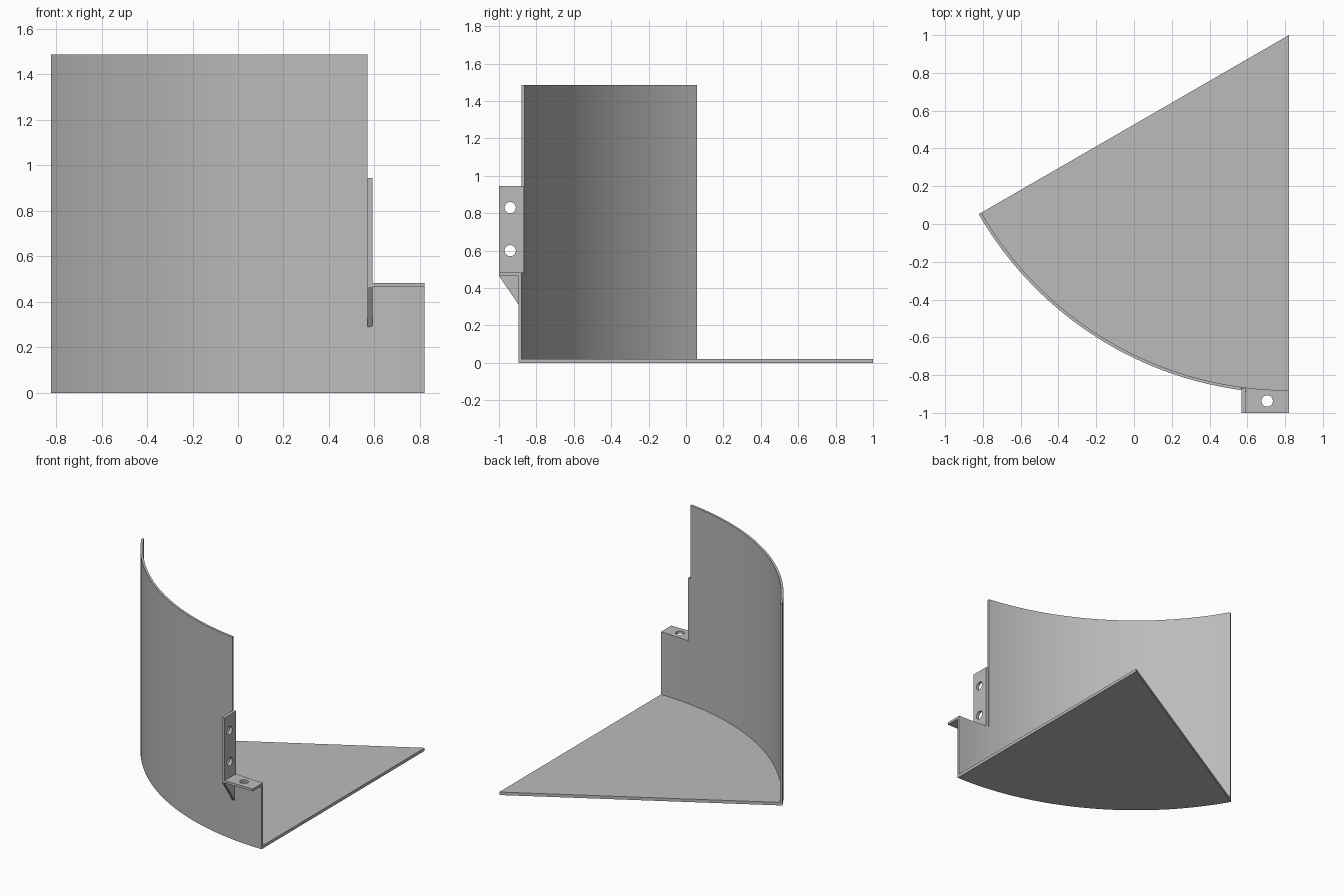
import bpy, bmesh, math
from mathutils import Matrix, Vector

cube = bpy.data.objects.get("Cube")
if cube:
    bpy.data.objects.remove(cube, do_unlink=True)

# Shared dimensions
APEX_X, APEX_Y = 0.82, 1.0
R_OUT, R_IN = 1.896, 1.88
SWEEP = math.radians(60)
FLOOR_T, TOP, LEDGE = 0.022, 1.487, 0.483
TAB_X0, TAB_X1 = 0.569, 0.591
HOLE_R = 0.03

grey = bpy.data.materials.new("light grey")
grey.use_nodes = True
colour = (0.50, 0.50, 0.50, 1)
grey.diffuse_color = colour
grey.node_tree.nodes["Principled BSDF"].inputs["Base Color"].default_value = colour


def add_object(name, bm):
    bmesh.ops.recalc_face_normals(bm, faces=bm.faces)
    mesh = bpy.data.meshes.new(name)
    bm.to_mesh(mesh)
    bm.free()
    mesh.materials.append(grey)
    obj = bpy.data.objects.new(name, mesh)
    bpy.context.collection.objects.link(obj)
    return obj


def prism(name, points, offset):
    """Extrude a closed outline of 3D points along an offset."""
    bm = bmesh.new()
    face = bm.faces.new([bm.verts.new(p) for p in points])
    new = bmesh.ops.extrude_face_region(bm, geom=[face])["geom"]
    verts = [g for g in new if isinstance(g, bmesh.types.BMVert)]
    bmesh.ops.translate(bm, vec=Vector(offset), verts=verts)
    return add_object(name, bm)


def arc(radius, x_start, x_end=None, steps=40):
    """Points on the wall circle from x_start towards the right-hand end."""
    a0 = math.asin((APEX_X - x_start) / radius)
    a1 = SWEEP if x_end is None else math.asin((APEX_X - x_end) / radius)
    angles = [a0 + (a1 - a0) * i / steps for i in range(steps + 1)]
    return [(APEX_X - radius * math.sin(a), APEX_Y - radius * math.cos(a), 0)
            for a in angles]


def wall(name, height, x_start, x_end=None, steps=40):
    outline = arc(R_OUT, x_start, x_end, steps) + arc(R_IN, x_start, x_end, steps)[::-1]
    return prism(name, outline, (0, 0, height))


def drill(obj, centre, axis):
    """Cut a round bolt hole through a plate."""
    bm = bmesh.new()
    turn = Vector((0, 0, 1)).rotation_difference(Vector(axis)).to_matrix().to_4x4()
    bmesh.ops.create_cone(bm, cap_ends=True, segments=32, radius1=HOLE_R,
                          radius2=HOLE_R, depth=0.1,
                          matrix=Matrix.Translation(centre) @ turn)
    cutter = add_object("hole_cutter", bm)
    cutter.hide_render = True
    mod = obj.modifiers.new("hole", "BOOLEAN")
    mod.operation, mod.solver, mod.object = "DIFFERENCE", "EXACT", cutter
    deps = bpy.context.evaluated_depsgraph_get()
    obj.data = bpy.data.meshes.new_from_object(obj.evaluated_get(deps))
    obj.modifiers.clear()
    bpy.data.objects.remove(cutter, do_unlink=True)


# Sector-shaped floor
floor_outline = [(APEX_X, APEX_Y, 0)] + arc(R_IN + 0.004, APEX_X)
floor = prism("floor", floor_outline, (0, 0, FLOOR_T))

# Curved wall: tall part and low part beside the bracket
tall_wall = wall("tall_wall", TOP, TAB_X0)
low_wall = wall("low_wall", LEDGE, APEX_X, TAB_X0, steps=8)

# Upright bracket tab with its triangular gusset below
tab_profile = [(-1, 0.945), (-1, 0.465), (-0.88, 0.29), (-0.88, LEDGE - 0.02),
               (-0.867, LEDGE - 0.02), (-0.867, 0.945)]
tab = prism("upright_tab", [(TAB_X0, y, z) for y, z in tab_profile],
            (TAB_X1 - TAB_X0, 0, 0))
for z in (0.60, 0.83):
    drill(tab, (0.58, -0.94, z), (1, 0, 0))

# Horizontal bracket tab
ledge = prism("flat_tab", [(TAB_X1, -1, 0.465), (APEX_X, -1, 0.465),
                           (APEX_X, -0.885, 0.465), (TAB_X1, -0.885, 0.465)],
              (0, 0, LEDGE - 0.465))
drill(ledge, (0.705, -0.937, 0.475), (0, 0, 1))

# Smooth the curved surfaces while keeping edges sharp
bpy.ops.object.select_all(action="DESELECT")
for obj in (floor, tall_wall, low_wall, tab, ledge):
    obj.select_set(True)
bpy.context.view_layer.objects.active = tall_wall
bpy.ops.object.shade_smooth_by_angle(angle=math.radians(30))
